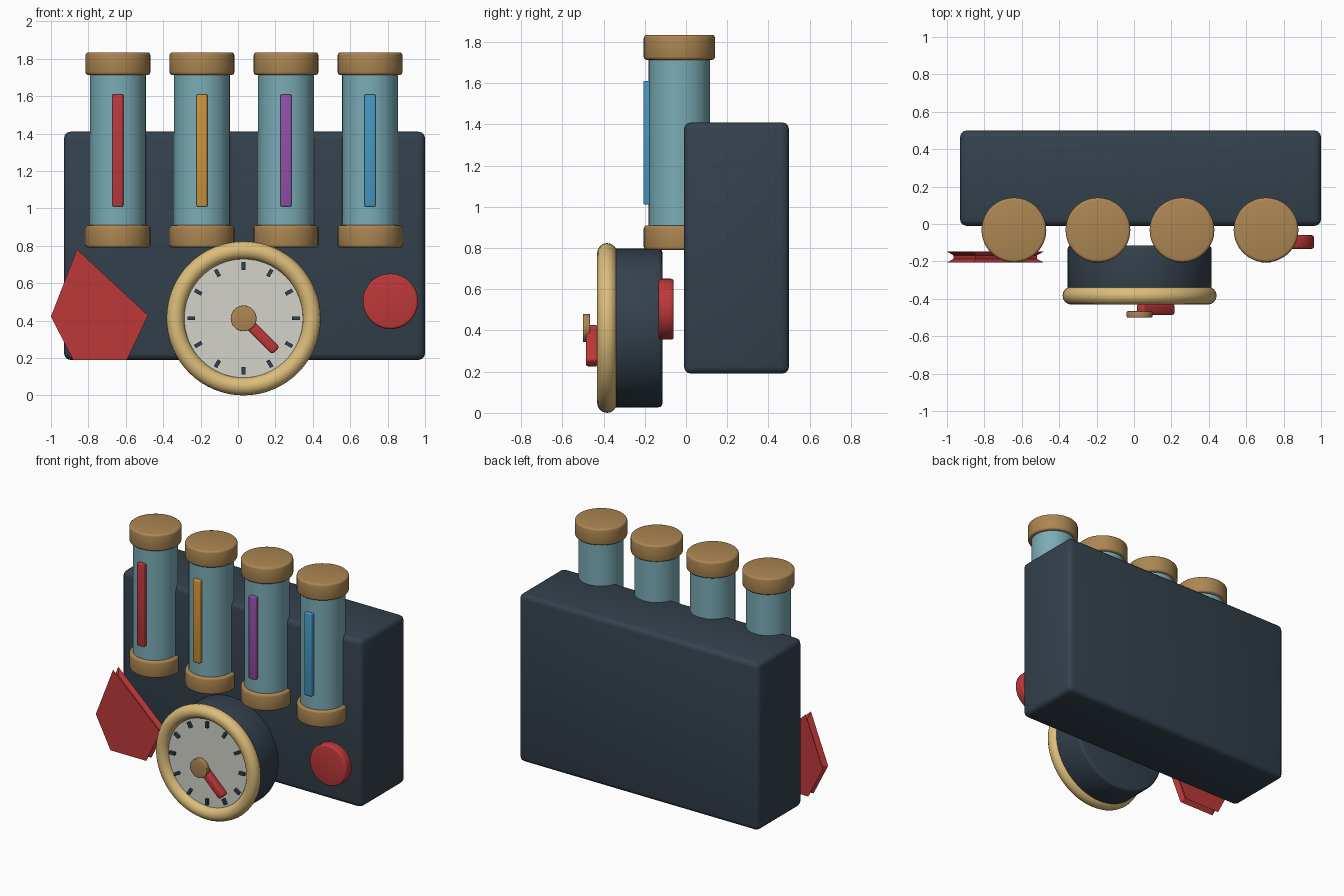
import bpy, bmesh, math
from mathutils import Vector, Matrix

if "Cube" in bpy.data.objects:
    bpy.data.objects.remove(bpy.data.objects["Cube"])


def material(name, r, g, b):
    lin = [((c / 255 + 0.055) / 1.055) ** 2.4 for c in (r, g, b)]
    m = bpy.data.materials.new(name)
    m.diffuse_color = (*lin, 1)
    m.use_nodes = True
    m.node_tree.nodes["Principled BSDF"].inputs["Base Color"].default_value = m.diffuse_color
    return m


NAVY = material("dark_slate", 52, 65, 77)
BRASS = material("brass", 172, 134, 82)
GOLD = material("pale_gold", 220, 189, 122)
GLASS = material("blue_glass", 122, 172, 182)
IVORY = material("ivory", 212, 212, 202)
RED = material("red", 190, 56, 58)
ORANGE = material("orange", 208, 148, 58)
PURPLE = material("purple", 145, 80, 168)
BLUE = material("blue", 70, 152, 194)


def finish(ob, name, mat, bevel=0, segments=3):
    ob.name = name
    ob.data.materials.append(mat)
    if bevel:
        mod = ob.modifiers.new("bevel", 'BEVEL')
        mod.width, mod.segments = bevel, segments
        mod.limit_method, mod.angle_limit = 'ANGLE', math.radians(40)
        bpy.ops.object.modifier_apply(modifier=mod.name)
    bpy.ops.object.shade_smooth_by_angle(angle=math.radians(35))
    return ob


def box(name, centre, size, mat, bevel=0, tilt=0):
    bpy.ops.mesh.primitive_cube_add(size=1, location=centre)
    ob = bpy.context.object
    ob.data.transform(Matrix.Diagonal((*size, 1)))
    ob.rotation_euler.y = tilt
    return finish(ob, name, mat, bevel)


def cylinder(name, start, end, radius, mat, bevel=0, sides=48):
    start, end = Vector(start), Vector(end)
    bpy.ops.mesh.primitive_cylinder_add(
        vertices=sides, radius=radius, depth=(end - start).length,
        location=(start + end) / 2)
    ob = bpy.context.object
    ob.rotation_euler = (end - start).to_track_quat('Z', 'Y').to_euler()
    return finish(ob, name, mat, bevel)


# Main housing
box("housing", (0.035, 0.245, 0.80), (1.93, 0.51, 1.22), NAVY, 0.035)

# Four capped tubes, each with a coloured level strip
TY = -0.032
for i, colour in enumerate((RED, ORANGE, PURPLE, BLUE)):
    x = -0.642 + i * 0.4493
    cylinder(f"tube_{i+1}", (x, TY, 0.80), (x, TY, 1.82), 0.149, GLASS)
    for part, z0, z1 in (("lower", 0.79, 0.91), ("upper", 1.713, 1.834)):
        cylinder(f"{part}_cap_{i+1}", (x, TY, z0), (x, TY, z1), 0.173, BRASS, 0.015)
    box(f"level_strip_{i+1}", (x, -0.182, 1.31), (0.058, 0.048, 0.60), colour, 0.006)

# Dial: drum, rim, face
CX, CZ = 0.03, 0.412
cylinder("dial_drum", (CX, -0.114, CZ), (CX, -0.36, CZ), 0.385, NAVY, 0.02, 64)
bpy.ops.mesh.primitive_torus_add(
    major_segments=64, minor_segments=16, major_radius=0.364, minor_radius=0.048,
    location=(CX, -0.383, CZ), rotation=(math.pi / 2, 0, 0))
finish(bpy.context.object, "dial_rim", GOLD)
cylinder("dial_face", (CX, -0.35, CZ), (CX, -0.388, CZ), 0.325, IVORY, 0, 64)

# Twelve hour marks
for i in range(12):
    a = i * math.tau / 12
    box(f"dial_mark_{i+1}",
        (CX + 0.28 * math.sin(a), -0.393, CZ + 0.28 * math.cos(a)),
        (0.02, 0.03, 0.042), NAVY, 0, a)

# Pointer and hub
d = 0.122 * math.sqrt(0.5)
box("pointer", (CX + d, -0.457, CZ - d), (0.244, 0.058, 0.056), RED, 0.013, math.pi / 4)
cylinder("pointer_hub", (CX, -0.466, CZ), (CX, -0.50, CZ), 0.069, BRASS, 0.005, 32)

# Round push button
cylinder("push_button", (0.815, -0.06, 0.503), (0.815, -0.133, 0.503), 0.148, RED, 0.013)

# Five-sided plate with a grooved edge
outline = [(-0.861, 0.781), (-0.481, 0.428), (-0.594, 0.19), (-0.882, 0.19), (-1.0, 0.422)]
mx, mz = -0.755, 0.42
bm = bmesh.new()
loops = []
for y, s in ((-0.207, 1), (-0.186, 0.86), (-0.168, 0.86), (-0.147, 1)):
    loops.append([bm.verts.new((mx + (x - mx) * s, y, mz + (z - mz) * s)) for x, z in outline])
bm.faces.new(loops[0])
bm.faces.new(loops[-1][::-1])
for a, b in zip(loops, loops[1:]):
    for k in range(5):
        n = (k + 1) % 5
        bm.faces.new((a[k], b[k], b[n], a[n]))
bmesh.ops.recalc_face_normals(bm, faces=bm.faces)
mesh = bpy.data.meshes.new("five_sided_plate")
bm.to_mesh(mesh)
bm.free()
mesh.materials.append(RED)
bpy.context.collection.objects.link(bpy.data.objects.new("five_sided_plate", mesh))
